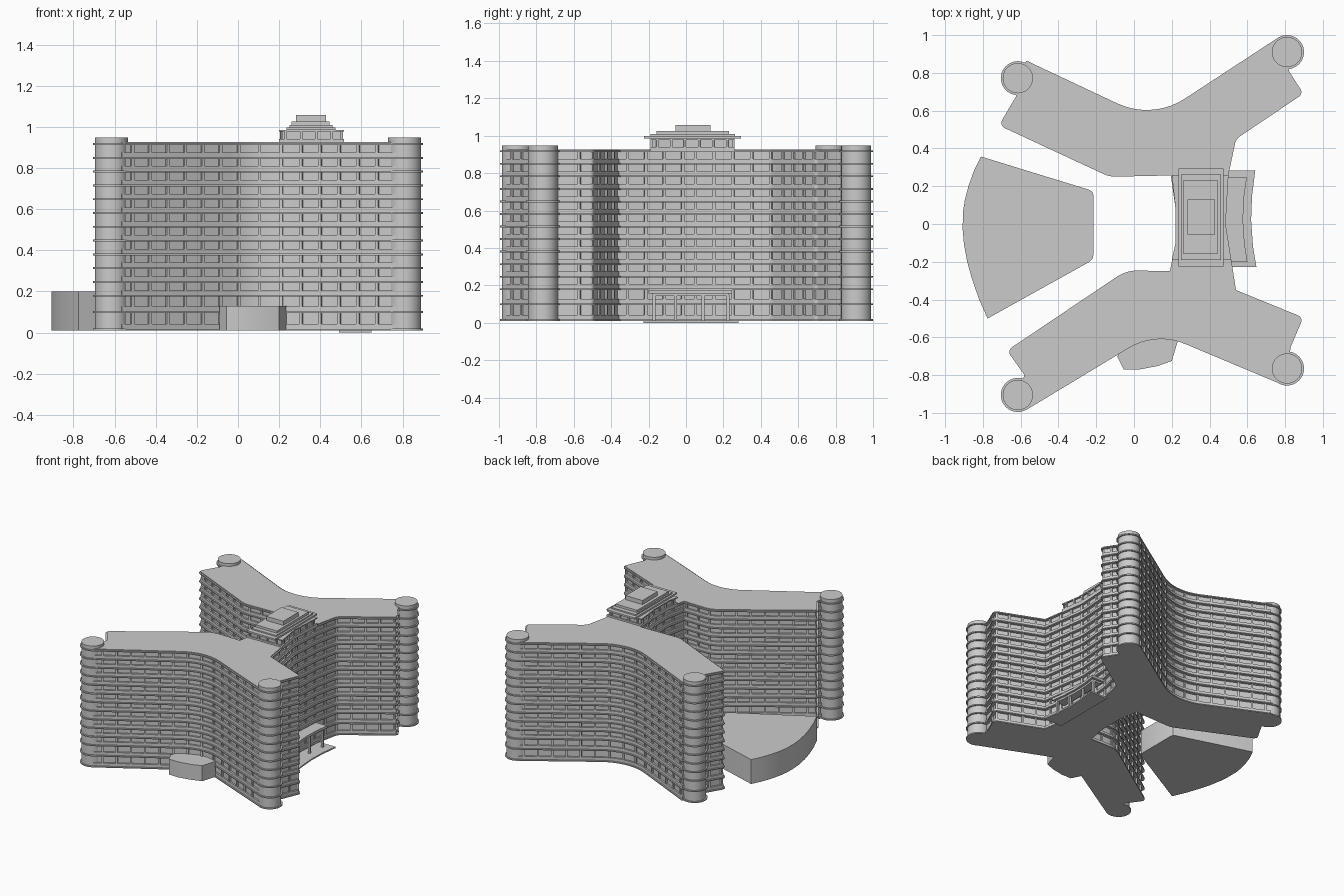
import bpy, math
from mathutils import Vector as V

if "Cube" in bpy.data.objects:
    bpy.data.objects.remove(bpy.data.objects["Cube"])


def make(name, verts, faces, smooth=True):
    me = bpy.data.meshes.new(name)
    me.from_pydata([tuple(v) for v in verts], [], faces)
    me.update()
    ob = bpy.data.objects.new(name, me)
    bpy.context.collection.objects.link(ob)
    if smooth:
        bpy.ops.object.select_all(action='DESELECT')
        ob.select_set(True)
        bpy.context.view_layer.objects.active = ob
        bpy.ops.object.shade_smooth_by_angle(angle=math.radians(30))
    return ob


def fillet(corners, seg=9):
    """Round each (x, y, radius) corner of a closed outline."""
    out, n = [], len(corners)
    for i, (x, y, r) in enumerate(corners):
        p = V((x, y))
        if r == 0:
            out.append(p)
            continue
        a = (V(corners[i - 1][:2]) - p).normalized()
        b = (V(corners[(i + 1) % n][:2]) - p).normalized()
        half = a.angle(b) / 2
        c = p + (a + b).normalized() * (r / math.sin(half))
        t = r / math.tan(half)
        s, e = p + a * t - c, p + b * t - c
        turn = math.atan2(s.x * e.y - s.y * e.x, s.dot(e))
        a0 = math.atan2(s.y, s.x)
        for k in range(seg + 1):
            an = a0 + turn * k / seg
            out.append(c + V((math.cos(an), math.sin(an))) * r)
    return out


def inset(pts, d):
    """Mitred inward offset of a counter-clockwise outline."""
    out, n = [], len(pts)
    for i, p in enumerate(pts):
        u = (p - pts[i - 1]).normalized()
        w = (pts[(i + 1) % n] - p).normalized()
        n1, n2 = V((-u.y, u.x)), V((-w.y, w.x))
        out.append(p + (n1 + n2) * (d / max(0.3, 1 + n1.dot(n2))))
    return out


def shell(name, pts, profile):
    """Skin an outline through (z, inset) rings and cap both ends."""
    n, verts, faces = len(pts), [], []
    for z, d in profile:
        verts += [(p.x, p.y, z) for p in inset(pts, d)]
    for k in range(len(profile) - 1):
        for i in range(n):
            j = (i + 1) % n
            faces.append((k * n + i, k * n + j, k * n + n + j, k * n + n + i))
    faces.append(tuple(reversed(range(n))))
    faces.append(tuple(range(len(verts) - n, len(verts))))
    return make(name, verts, faces)


def prism(name, pts, z0, z1):
    return shell(name, [V(p) for p in pts], [(z0, 0), (z1, 0)])


def box(name, x0, x1, y0, y1, z0, z1):
    return prism(name, [(x0, y0), (x1, y0), (x1, y1), (x0, y1)], z0, z1)


def piers(name, pts, spacing, zs, front, back, width, avoid=()):
    """Small upright blocks spread evenly round an outline, in each z range."""
    verts, faces, n = [], [], len(pts)
    walk = spacing / 2
    for i in range(n):
        a, b = pts[i], pts[(i + 1) % n]
        length = (b - a).length
        t = (b - a) / length
        inn = V((-t.y, t.x))
        while walk < length:
            p = a + t * walk
            walk += spacing
            if any((p - c).length < 0.1 for c in avoid):
                continue
            q = [p + inn * d + t * s for d, s in
                 ((front, -width / 2), (front, width / 2), (back, width / 2), (back, -width / 2))]
            for z0, z1 in zs:
                o = len(verts)
                verts += [(v.x, v.y, z) for z in (z0, z1) for v in q]
                faces += [(o + k, o + (k + 1) % 4, o + 4 + (k + 1) % 4, o + 4 + k) for k in range(4)]
        walk -= length
    make(name, verts, faces, False)


# Footprint of the two bent wings and the link between them
towers = [V((0.81, 0.91)), V((-0.615, 0.772)), V((-0.615, -0.905)), V((0.81, -0.765))]
plan = fillet([
    (0.485, 0, 0), (0.5, 0.26, 0.2), (0.54, 0.45, 0.06), (0.897, 0.69, 0.03), (0.82, 0.81, 0),
    (0.81, 0.91, 0), (0.762, 0.986, 0), (0.097, 0.551, 0.367), (-0.57, 0.865, 0),
    (-0.615, 0.772, 0), (-0.625, 0.675, 0), (-0.715, 0.522, 0.03), (-0.13, 0.25, 0.15),
    (0.195, 0.257, 0), (0.22, 0.08, 0), (0.22, -0.1, 0), (0.19, -0.25, 0),
    (-0.04, -0.245, 0.2), (-0.672, -0.67, 0.03), (-0.58, -0.80, 0), (-0.615, -0.905, 0),
    (-0.568, -0.983, 0), (0.116, -0.57, 0.33), (0.776, -0.847, 0), (0.81, -0.765, 0),
    (0.83, -0.65, 0), (0.896, -0.495, 0.03), (0.54, -0.35, 0)])

# Main block: ledge, spandrel and recessed window strip on every floor
levels = [0.01, 0.095] + [0.175 + 0.067 * i for i in range(12)]
LEDGE, WALL, GLASS = 0.0, 0.010, 0.022
profile, strips = [], []
for z0, z1 in zip(levels, levels[1:]):
    profile += [(z0, LEDGE), (z0 + 0.008, LEDGE), (z0 + 0.008, WALL), (z0 + 0.031, WALL),
                (z0 + 0.031, GLASS), (z1, GLASS)]
    strips.append((z0 + 0.031, z1))
top = levels[-1]
profile += [(top, LEDGE), (top + 0.008, LEDGE), (top + 0.008, WALL), (0.927, WALL)]
shell("main_block", plan, profile)
piers("window_piers", plan, 0.1, strips, WALL + 0.001, GLASS + 0.003, 0.015, towers)

# Round stair towers with a thin ring at each floor
ring = [V((math.cos(a), math.sin(a))) * 0.09 for a in (math.tau * k / 40 for k in range(40))]
tower_profile = []
for z in levels:
    tower_profile += [(z, 0), (z + 0.009, 0), (z + 0.009, 0.01), (z + 0.05, 0.01)]
tower_profile = [(z, d) for z, d in tower_profile if z < 0.925] + [(0.948, 0.01)]
fixed = []
for z, d in tower_profile:      # close each drum up to the underside of the next ring
    if fixed and d == 0 and fixed[-1][1] > 0:
        fixed[-1] = (z, 0.01)
    fixed.append((z, d))
for i, c in enumerate(towers):
    shell(f"stair_tower_{i + 1}", [c + p for p in ring], fixed)

# Rooftop pavilion with stepped roof
pav = [V(p) for p in ((0.515, -0.19), (0.485, 0), (0.5, 0.26), (0.2, 0.26),
                      (0.22, 0.08), (0.22, -0.1), (0.2, -0.19))]
shell("pavilion", pav, [(0.92, 0), (0.94, 0), (0.94, 0.012), (0.977, 0.012), (0.977, 0), (0.985, 0)])
piers("pavilion_piers", pav, 0.075, [(0.94, 0.977)], 0.001, 0.015, 0.012)
box("pavilion_roof_1", 0.235, 0.475, -0.225, 0.295, 0.985, 0.998)
box("pavilion_roof_2", 0.25, 0.46, -0.19, 0.262, 0.998, 1.008)
box("pavilion_roof_3", 0.26, 0.445, -0.157, 0.23, 1.008, 1.026)
box("pavilion_roof_4", 0.283, 0.428, -0.055, 0.13, 1.026, 1.058)

# Low fan-shaped hall on the west side
prism("fan_hall", [(-0.81, 0.357), (-0.848, 0.28), (-0.875, 0.205), (-0.895, 0.13), (-0.906, 0.06),
                   (-0.907, -0.03), (-0.9, -0.11), (-0.883, -0.2), (-0.858, -0.29), (-0.82, -0.4),
                   (-0.775, -0.5), (-0.235, -0.2), (-0.22, -0.185), (-0.215, -0.165), (-0.215, 0.155),
                   (-0.222, 0.172), (-0.24, 0.182)], 0.01, 0.2)

# Small annex in the bend of the south wing
prism("south_annex", [(-0.09, -0.7), (-0.055, -0.77), (0.03, -0.77), (0.125, -0.752), (0.2, -0.725),
                      (0.235, -0.61), (0.11, -0.58), (-0.04, -0.64)], 0.01, 0.13)

# East entrance: paving, canopy and columns
prism("entrance_paving", [(0.49, -0.228), (0.648, -0.228), (0.63, -0.12), (0.62, 0.02), (0.625, 0.15),
                          (0.642, 0.282), (0.49, 0.282)], 0.0, 0.011)
canopy = [V(p) for p in ((0.48, -0.2), (0.6, -0.2), (0.585, -0.1), (0.577, 0.02), (0.582, 0.14),
                         (0.597, 0.245), (0.48, 0.245))]
shell("entrance_canopy", canopy, [(0.143, 0.018), (0.157, 0.018), (0.157, 0), (0.176, 0)])
for i, (x, y) in enumerate(((0.572, -0.17), (0.555, -0.055), (0.552, 0.09), (0.57, 0.225))):
    box(f"canopy_column_{i + 1}", x - 0.008, x + 0.008, y - 0.008, y + 0.008, 0.01, 0.15)
